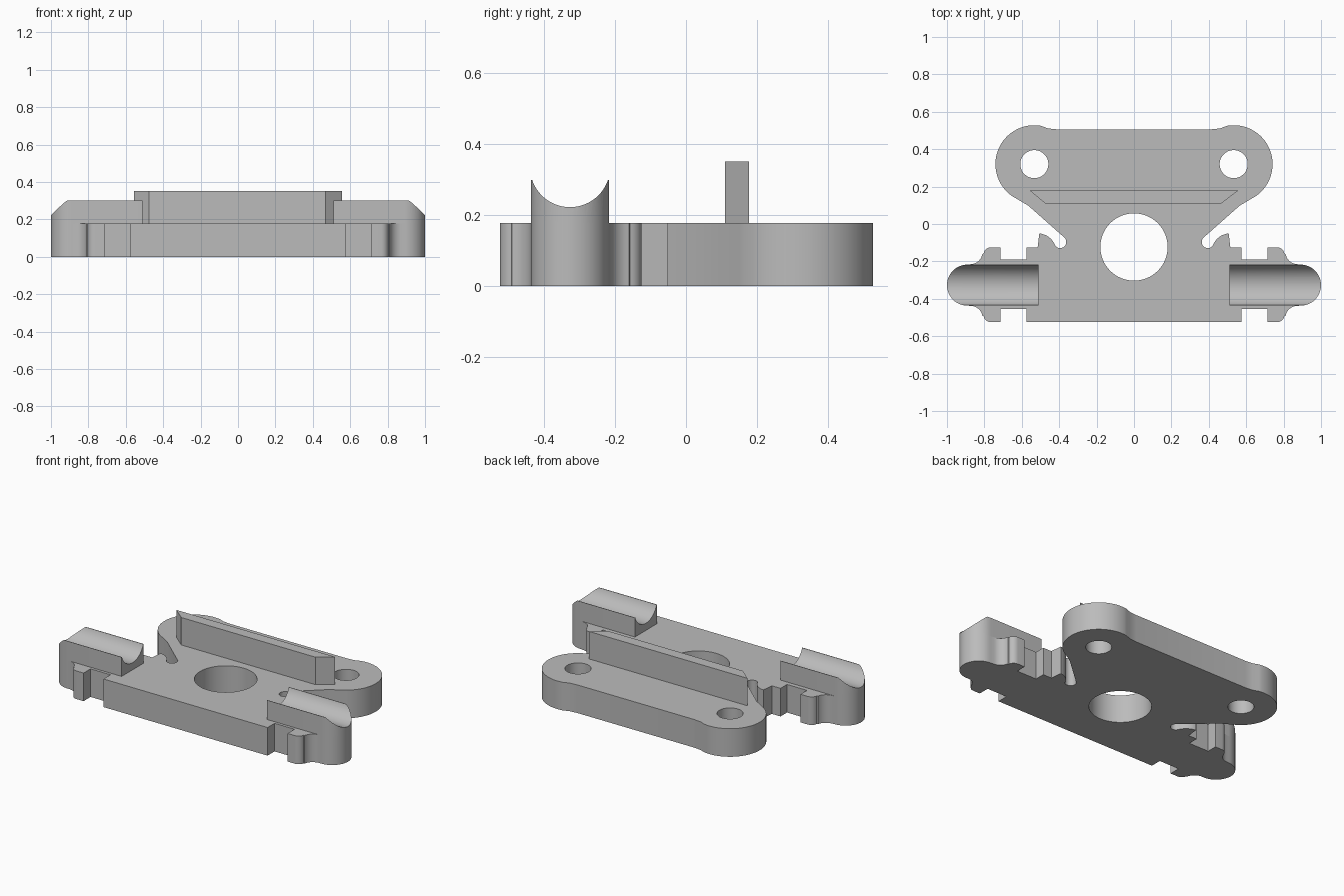
import bpy, bmesh, math
from mathutils import Vector

cube = bpy.data.objects.get("Cube")
if cube:
    bpy.data.objects.remove(cube, do_unlink=True)

grey = bpy.data.materials.new("plain grey")
grey.use_nodes = True
grey.diffuse_color = (0.5, 0.5, 0.5, 1)
grey.node_tree.nodes["Principled BSDF"].inputs["Base Color"].default_value = (0.5, 0.5, 0.5, 1)

PLATE_TOP, SADDLE_TOP, RAIL_TOP = 0.178, 0.30, 0.352
SADDLE_Y, SADDLE_R = -0.327, 0.11


def arc(cx, cy, r, start, end, steps=16):
    """Points along an arc, angles in degrees."""
    angles = [math.radians(start + (end - start) * i / steps) for i in range(steps + 1)]
    return [(cx + r * math.cos(a), cy + r * math.sin(a)) for a in angles]


def prism(name, outline, z0, z1):
    """Extrude a plan outline between two heights."""
    bm = bmesh.new()
    face = bm.faces.new([bm.verts.new((x, y, z0)) for x, y in outline])
    top = bmesh.ops.extrude_face_region(bm, geom=[face])["geom"]
    bmesh.ops.translate(bm, vec=(0, 0, z1 - z0),
                        verts=[v for v in top if isinstance(v, bmesh.types.BMVert)])
    bmesh.ops.recalc_face_normals(bm, faces=bm.faces)
    mesh = bpy.data.meshes.new(name)
    bm.to_mesh(mesh)
    bm.free()
    mesh.materials.append(grey)
    obj = bpy.data.objects.new(name, mesh)
    bpy.context.collection.objects.link(obj)
    return obj


def cut_cylinder(obj, location, radius, rotation=(0, 0, 0)):
    """Subtract a round bore from a part."""
    bpy.ops.mesh.primitive_cylinder_add(vertices=64, radius=radius, depth=1.2,
                                        location=location, rotation=rotation)
    cutter = bpy.context.object
    cutter.name = "bore_cutter"
    cutter.hide_render = True
    cutter.data.materials.append(grey)
    mod = obj.modifiers.new("bore", "BOOLEAN")
    mod.operation, mod.solver, mod.object = "DIFFERENCE", "EXACT", cutter
    bpy.context.view_layer.objects.active = obj
    bpy.ops.object.modifier_apply(modifier=mod.name)
    bpy.data.objects.remove(cutter, do_unlink=True)


def smooth(obj):
    bpy.ops.object.select_all(action="DESELECT")
    obj.select_set(True)
    bpy.context.view_layer.objects.active = obj
    bpy.ops.object.shade_smooth_by_angle(angle=math.radians(30))


# Base plate: half outline from front centre to back centre, then mirrored
foot = [(0.575, -0.525), (0.575, -0.455), (0.715, -0.455), (0.715, -0.525)]
foot += arc(0.765, -0.485, 0.04, -90, -10, 6)
foot += arc(0.875, -0.502, 0.065, 170, 95, 8)
foot += arc(0.89, SADDLE_Y, SADDLE_R, -90, 90, 24)
foot += arc(0.875, -0.15, 0.065, -95, -170, 8)
foot += arc(0.765, -0.165, 0.04, 10, 90, 6)
foot += [(0.715, -0.125), (0.715, -0.19), (0.575, -0.19), (0.575, -0.125)]
hook = [(0.515, -0.125)] + arc(0.515, -0.15, 0.1, 95, 160, 8)
hook += arc(0.395, -0.096, 0.033, -55, -220, 10)
ear = arc(0.533, 0.32, 0.208, -55, 100, 32) + [(0.46, 0.511), (0.41, 0.506)]
half = foot + hook + [(0.565, 0.098)] + ear
plate = prism("base_plate", half + [(-x, y) for x, y in reversed(half)], 0, PLATE_TOP)
cut_cylinder(plate, (0, -0.123, 0), 0.18)
for side in (-1, 1):
    cut_cylinder(plate, (side * 0.533, 0.32, 0), 0.075)
smooth(plate)

# Upright rail with slanted ends
prism("rail", [(-0.475, 0.11), (0.467, 0.11), (0.556, 0.178), (-0.556, 0.178)],
      PLATE_TOP, RAIL_TOP)

# Cradles: round-ended blocks with a chamfered tip and a trough along the top
for side, label in ((1, "left"), (-1, "right")):
    outline = [(0.51, SADDLE_Y - SADDLE_R)]
    outline += arc(0.89, SADDLE_Y, SADDLE_R, -90, 90, 24)
    outline += [(0.51, SADDLE_Y + SADDLE_R)]
    cradle = prism(label + "_cradle", [(side * x, y) for x, y in outline],
                   PLATE_TOP, SADDLE_TOP)
    bm = bmesh.new()
    bm.from_mesh(cradle.data)
    cut = bmesh.ops.bisect_plane(bm, geom=bm.verts[:] + bm.edges[:] + bm.faces[:],
                                 plane_co=(side * 0.93, 0, SADDLE_TOP),
                                 plane_no=Vector((side, 0, 1)), clear_outer=True)
    rim = [e for e in cut["geom_cut"] if isinstance(e, bmesh.types.BMEdge)]
    bmesh.ops.holes_fill(bm, edges=rim)
    bmesh.ops.recalc_face_normals(bm, faces=bm.faces)
    bm.to_mesh(cradle.data)
    bm.free()
    cut_cylinder(cradle, (side * 0.8, SADDLE_Y, 0.336), 0.113, (0, math.pi / 2, 0))
    smooth(cradle)
